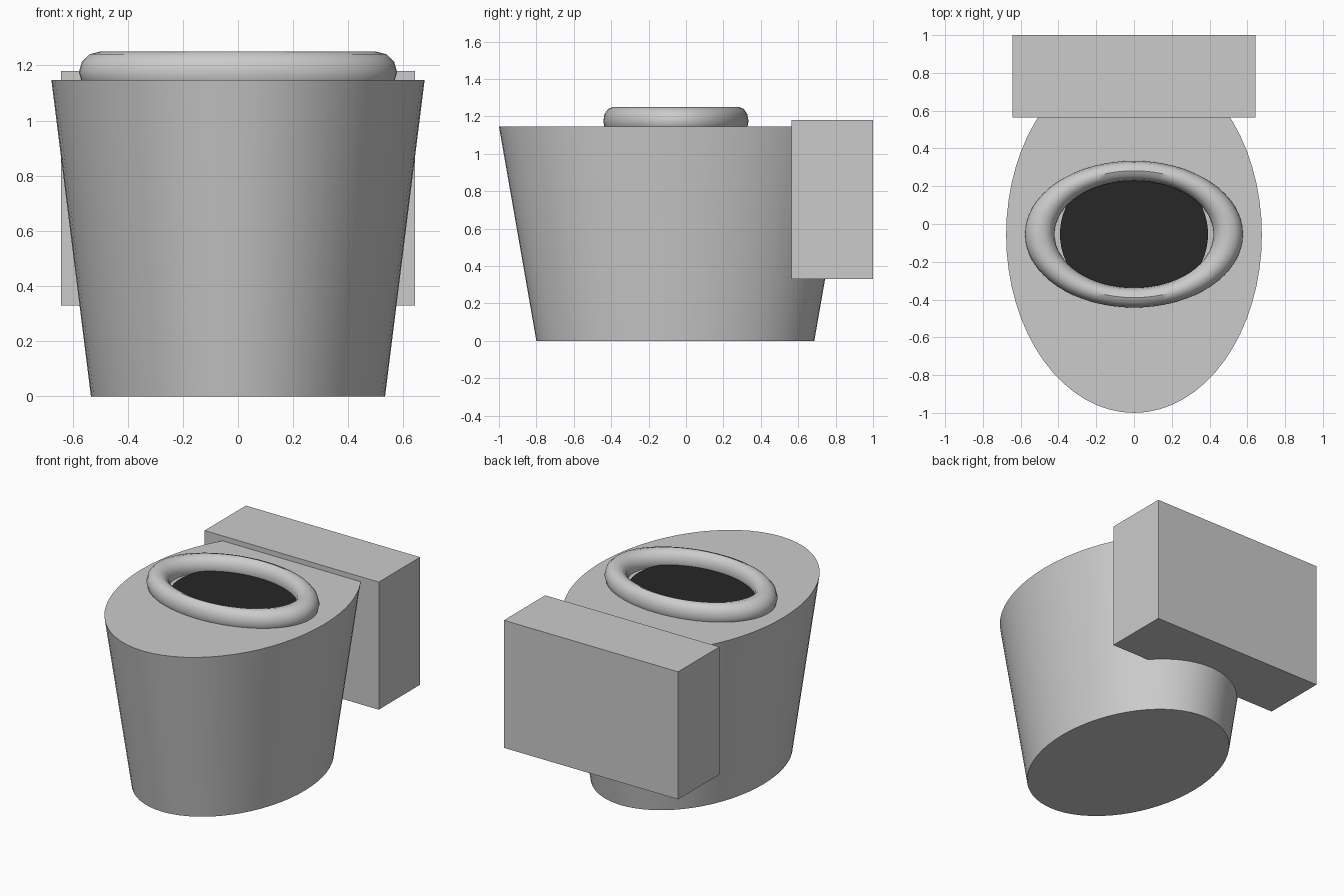
import bpy
import math

if "Cube" in bpy.data.objects:
    bpy.data.objects.remove(bpy.data.objects["Cube"])

CY = -0.057  # shared centre of bowl, ring and opening


def finish(name, scale=(1, 1, 1), smooth=True):
    ob = bpy.context.object
    ob.name = name
    ob.scale = scale
    bpy.ops.object.transform_apply(location=False, rotation=False, scale=True)
    if smooth:
        bpy.ops.object.shade_smooth_by_angle(angle=math.radians(40))
    return ob


# tapered oval bowl
bpy.ops.mesh.primitive_cone_add(vertices=64, radius1=0.788, radius2=1, depth=1.147,
                                location=(0, CY, 0.5735))
finish("bowl", (0.677, 0.943, 1))

# tank at the back
bpy.ops.mesh.primitive_cube_add(size=1, location=(0, 0.7825, 0.755))
finish("tank", (1.284, 0.435, 0.85), smooth=False)

# oval seat ring, partly sunk into the bowl
bpy.ops.mesh.primitive_torus_add(major_segments=64, minor_segments=12,
                                 major_radius=0.499, minor_radius=0.078,
                                 location=(0, CY + 0.003, 1.176))
ring = finish("seat_ring", (1, 0.673, 0.96))
for p in ring.data.polygons:
    p.use_smooth = True

# dark opening inside the ring
bpy.ops.mesh.primitive_cylinder_add(vertices=64, radius=1, depth=0.03,
                                    location=(0, CY + 0.003, 1.145))
opening = finish("opening", (0.392, 0.365, 1))
dark = bpy.data.materials.new("dark")
dark.diffuse_color = (0.02, 0.02, 0.02, 1)
dark.use_nodes = True
dark.node_tree.nodes["Principled BSDF"].inputs["Base Color"].default_value = dark.diffuse_color
opening.data.materials.append(dark)
